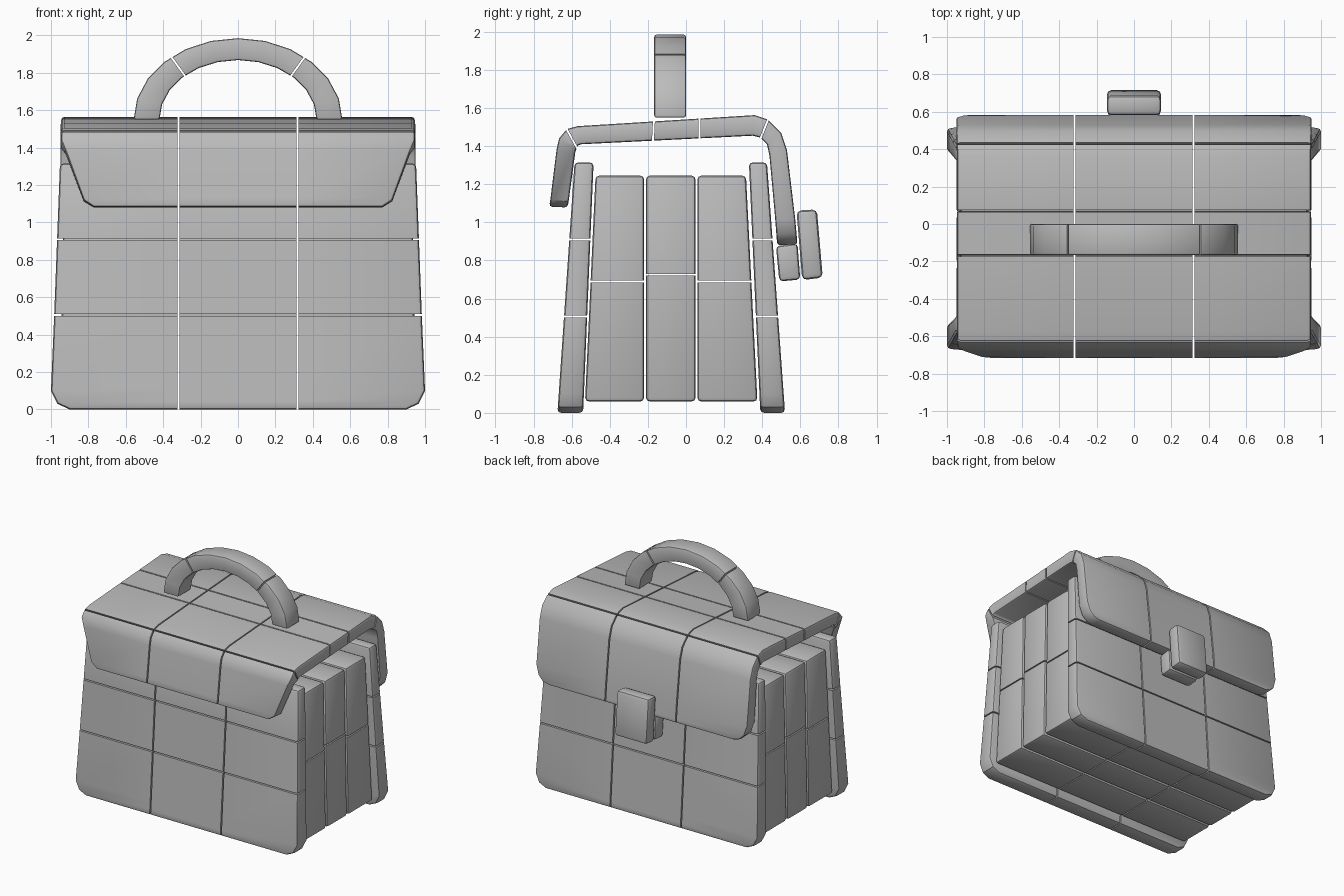
import bpy, bmesh, math
from mathutils import Vector

cube = bpy.data.objects.get("Cube")
if cube:
    bpy.data.objects.remove(cube, do_unlink=True)

GREY = (0.5, 0.5, 0.5, 1)
grey = bpy.data.materials.new("plain grey")
grey.use_nodes = True
grey.diffuse_color = GREY
grey.node_tree.nodes["Principled BSDF"].inputs["Base Color"].default_value = GREY

GAP = 0.01
THIRDS = [((x, 0, 0), (1, 0, 0)) for x in (-0.3175, 0.3175)]


def loft(sections, bevel):
    """Closed solid through four-point sections, with its sharp edges rounded."""
    bm = bmesh.new()
    rings = [[bm.verts.new(p) for p in s] for s in sections]
    for a, b in zip(rings, rings[1:]):
        for i in range(4):
            j = (i + 1) % 4
            bm.faces.new((a[i], a[j], b[j], b[i]))
    bm.faces.new(rings[0][::-1])
    bm.faces.new(rings[-1])
    bmesh.ops.recalc_face_normals(bm, faces=bm.faces)
    sharp = [e for e in bm.edges if e.calc_face_angle(0) > math.radians(50)]
    bmesh.ops.bevel(bm, geom=sharp, offset=bevel, segments=2, profile=0.5,
                    affect='EDGES', clamp_overlap=True)
    return bm


def split(bm, cuts):
    """Cut a solid into capped pieces with a narrow gap at each plane."""
    pieces = [bm]
    for co, no in cuts:
        result = []
        for piece in pieces:
            for side in (1, -1):
                half = piece.copy()
                n = Vector(no).normalized() * side
                cut = bmesh.ops.bisect_plane(
                    half, geom=half.verts[:] + half.edges[:] + half.faces[:],
                    plane_co=Vector(co) - n * GAP / 2, plane_no=n, clear_outer=True)
                rim = [e for e in cut["geom_cut"] if isinstance(e, bmesh.types.BMEdge)]
                if rim:
                    bmesh.ops.edgeloop_fill(half, edges=rim)
                if half.faces:
                    result.append(half)
                else:
                    half.free()
            piece.free()
        pieces = result
    return pieces


def part(name, sections, bevel=0.02, cuts=()):
    """Make one object from a lofted solid and its cuts."""
    joined = bmesh.new()
    for piece in split(loft(sections, bevel), cuts):
        tmp = bpy.data.meshes.new("tmp")
        bmesh.ops.recalc_face_normals(piece, faces=piece.faces)
        piece.to_mesh(tmp)
        joined.from_mesh(tmp)
        piece.free()
        bpy.data.meshes.remove(tmp)
    mesh = bpy.data.meshes.new(name)
    joined.to_mesh(mesh)
    joined.free()
    mesh.materials.append(grey)
    mesh.shade_smooth()
    mesh.set_sharp_from_angle(angle=math.radians(35))
    bpy.context.collection.objects.link(bpy.data.objects.new(name, mesh))


def slab(a, b, w):
    """Section across x between two (y, z) points, w either side."""
    return [(-w, *a), (w, *a), (w, *b), (-w, *b)]


def level(z):
    return (0, 0, z), (0, 0, 1)


# Front and back panels, leaning inwards, with clipped lower corners
outline = [(0, 0.90), (0.03, 0.965), (0.1, 1.0), (0.5, 0.983), (1.315, 0.952)]


def panel(name, outer, inner):
    at = lambda ends, z: ends[0] + (ends[1] - ends[0]) * z / 1.315
    part(name, [slab((at(outer, z), z), (at(inner, z), z), w) for z, w in outline],
         cuts=THIRDS + [level(0.505), level(0.91)])


panel("front_panel", (-0.675, -0.585), (-0.54, -0.485))
panel("back_panel", (0.52, 0.425), (0.39, 0.33))

# Body made of three upright rows
for name, bottom, top, seam in (
        ("front_body_row", (-0.53, -0.22), (-0.475, -0.22), 0.69),
        ("middle_body_row", (-0.21, 0.05), (-0.21, 0.05), 0.725),
        ("back_body_row", (0.06, 0.375), (0.06, 0.315), 0.69)):
    part(name, [slab((bottom[0], 0.06), (bottom[1], 0.06), 0.95),
                slab((top[0], 1.245), (top[1], 1.245), 0.93)],
         cuts=THIRDS + [level(seam)])

# Flap folded over the top: outer point, inner point, half width
flap = [((-0.718, 1.083), (-0.622, 1.078), 0.77),
        ((-0.712, 1.12), (-0.616, 1.11), 0.825),
        ((-0.68, 1.38), (-0.583, 1.36), 0.92),
        ((-0.667, 1.44), (-0.575, 1.39), 0.945),
        ((-0.625, 1.49), (-0.565, 1.405), 0.945),
        ((-0.57, 1.505), (-0.55, 1.41), 0.945),
        ((0.36, 1.563), (0.35, 1.455), 0.945),
        ((0.43, 1.54), (0.39, 1.445), 0.948),
        ((0.50, 1.47), (0.425, 1.41), 0.95),
        ((0.53, 1.38), (0.438, 1.35), 0.95),
        ((0.573, 1.02), (0.468, 1.02), 0.95),
        ((0.58, 0.94), (0.474, 0.94), 0.925),
        ((0.584, 0.90), (0.477, 0.90), 0.885),
        ((0.586, 0.885), (0.479, 0.88), 0.83)]
part("flap", [slab(*s) for s in flap], 0.025,
     THIRDS + [((0, -0.605, 1.45), (0, 0.1, 0.055)), ((0, -0.245, 0), (0, 1, -0.05)),
               ((0, 0.07, 0), (0, 1, 0)), ((0, 0.415, 1.5), (0, 0.1, -0.04))])

# Clasp on the back: a base block and a raised plate
part("clasp_base", [slab((0.60, 0.70), (0.49, 0.69), 0.14),
                    slab((0.585, 0.89), (0.472, 0.875), 0.14)])
part("clasp_plate", [slab((0.718, 0.71), (0.61, 0.697), 0.145),
                     slab((0.687, 1.068), (0.58, 1.062), 0.145)], 0.025)


# Arched handle in three lengths
def arch(deg):
    c, s = math.cos(math.radians(deg)), math.sin(math.radians(deg))
    o, i = (0.558 * c, 1.55 + 0.435 * s), (0.42 * c, 1.55 + 0.318 * s)
    return [(o[0], -0.167, o[1]), (o[0], 0, o[1]), (i[0], 0, i[1]), (i[0], -0.167, i[1])]


part("handle", [arch(a) for a in range(0, 181, 15)], 0.012,
     [((s * 0.3175, 0, 1.83), (s * 0.09, 0, 0 - 0.065)) for s in (1, -1)])
